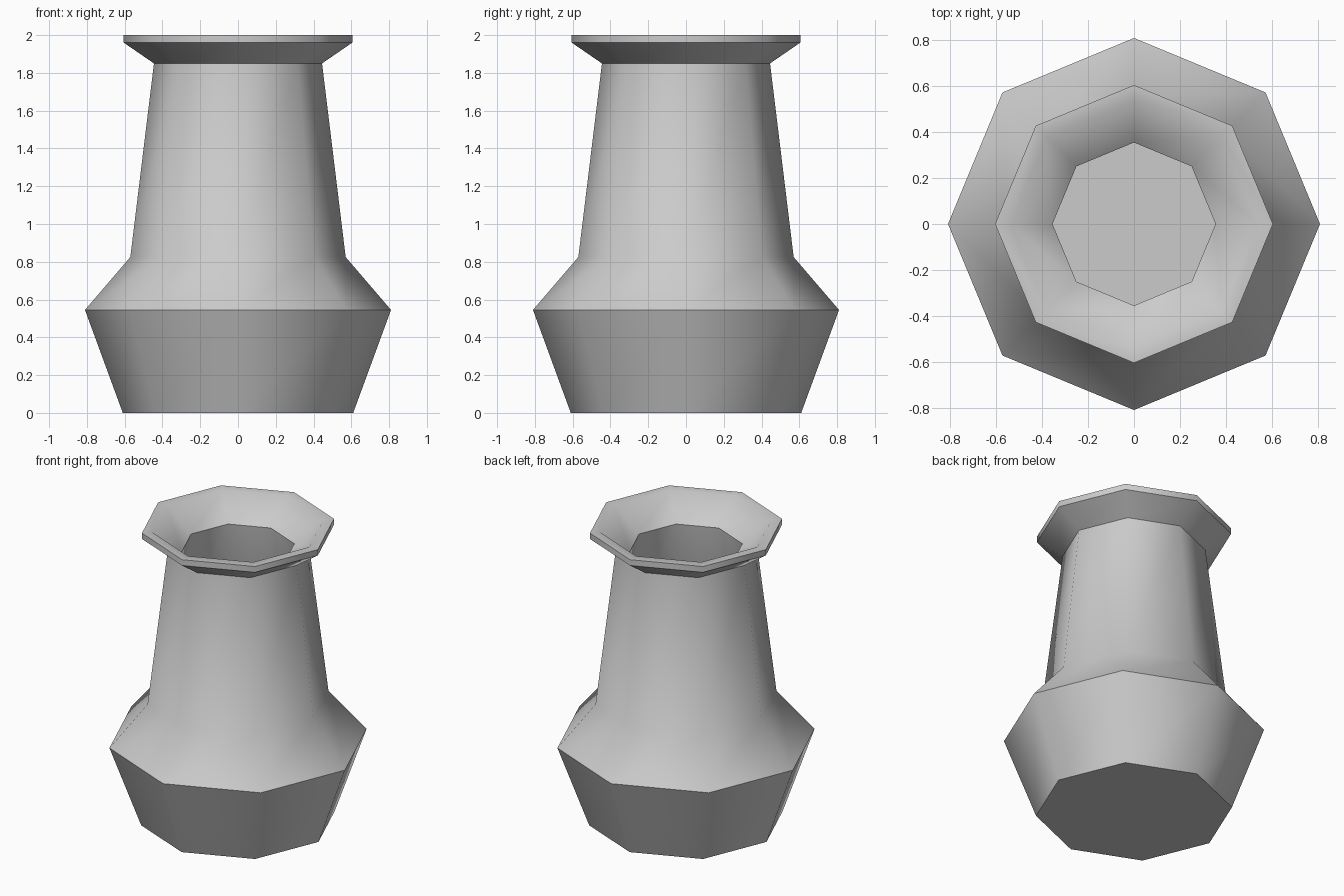
import bpy, bmesh
from math import cos, sin, pi, radians

if "Cube" in bpy.data.objects:
    bpy.data.objects.remove(bpy.data.objects["Cube"])

SIDES = 8

# Wall section as (radius, height): outside going up, then inside going down
profile = [
    (0.61, 0.0), (0.81, 0.545), (0.57, 0.825), (0.445, 1.85),
    (0.605, 1.96), (0.605, 2.0),                       # flared lip
    (0.54, 2.0), (0.355, 1.85),                        # funnel to throat
    (0.48, 0.79), (0.70, 0.53), (0.545, 0.09),         # hollow interior
]

bm = bmesh.new()
rings = [[bm.verts.new((r * cos(2 * pi * i / SIDES), r * sin(2 * pi * i / SIDES), z))
          for i in range(SIDES)] for r, z in profile]

# Walls between neighbouring rings
for low, high in zip(rings, rings[1:]):
    for i in range(SIDES):
        j = (i + 1) % SIDES
        bm.faces.new((low[i], low[j], high[j], high[i]))

# Base and inner floor
bm.faces.new(rings[0][::-1])
bm.faces.new(rings[-1])
bmesh.ops.recalc_face_normals(bm, faces=bm.faces[:])

mesh = bpy.data.meshes.new("vase")
bm.to_mesh(mesh)
bm.free()
vase = bpy.data.objects.new("vase", mesh)
bpy.context.collection.objects.link(vase)

# Round shading around the sides, crisp shoulder, throat and lip
bpy.context.view_layer.objects.active = vase
vase.select_set(True)
bpy.ops.object.shade_smooth_by_angle(angle=radians(48))
